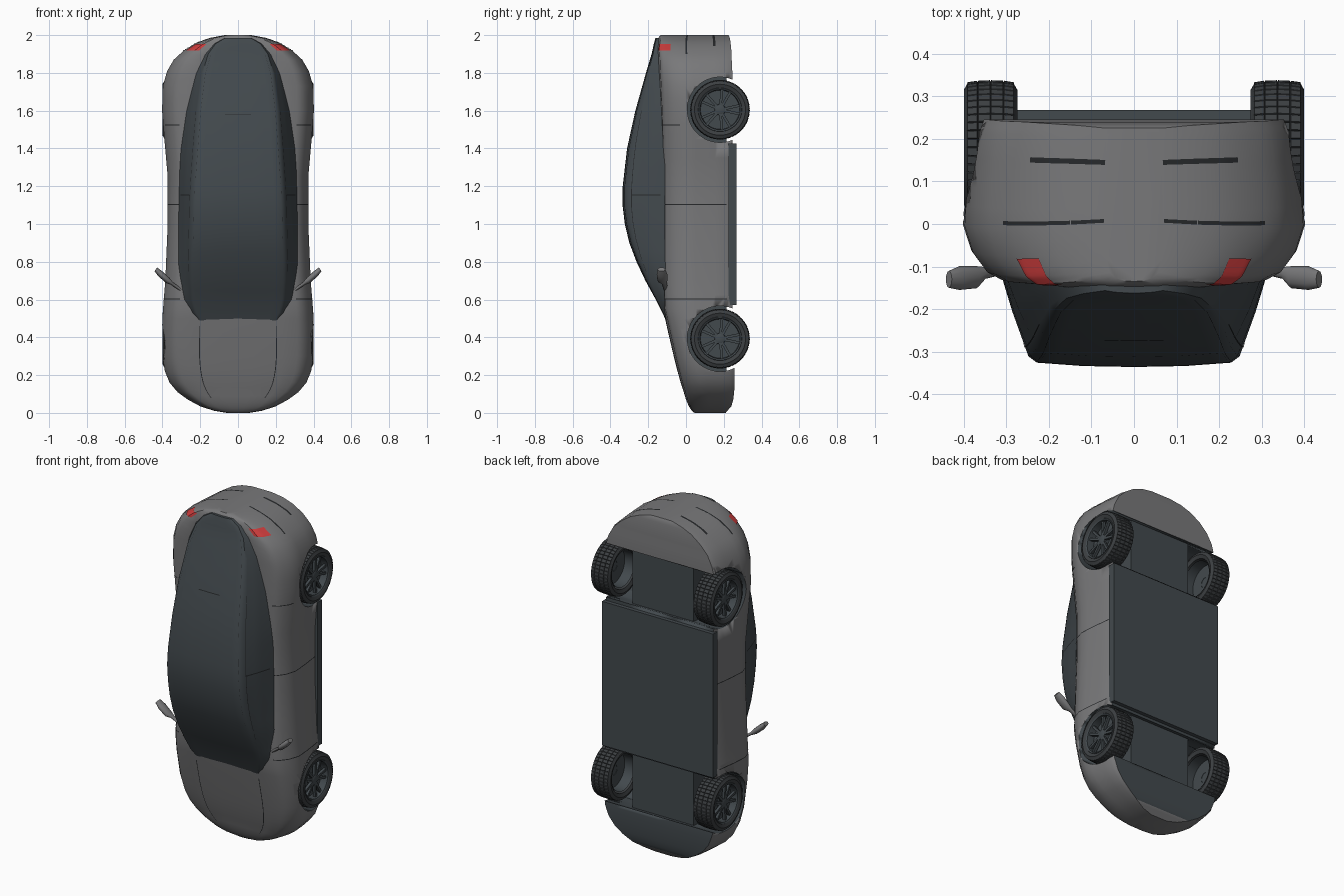
import bpy, bmesh, math
from mathutils import Matrix, Vector

if "Cube" in bpy.data.objects:
    bpy.data.objects.remove(bpy.data.objects["Cube"], do_unlink=True)


def material(name, r, g, b):
    m = bpy.data.materials.new(name)
    m.use_nodes = True
    m.diffuse_color = (r, g, b, 1)
    m.node_tree.nodes["Principled BSDF"].inputs["Base Color"].default_value = (r, g, b, 1)
    return m


PAINT = material("grey paint", .19, .19, .195)
DARK = material("dark glass and trim", .055, .067, .075)
RUBBER = material("tyre rubber", .045, .05, .054)
SEAM = material("seam black", .02, .022, .024)
RED = material("tail light red", .6, .045, .045)


def finish(name, bm, mats, angle=35):
    bmesh.ops.recalc_face_normals(bm, faces=bm.faces)
    me = bpy.data.meshes.new(name)
    bm.to_mesh(me)
    bm.free()
    for m in mats:
        me.materials.append(m)
    ob = bpy.data.objects.new(name, me)
    bpy.context.collection.objects.link(ob)
    bpy.ops.object.select_all(action='DESELECT')
    ob.select_set(True)
    bpy.context.view_layer.objects.active = ob
    bpy.ops.object.shade_smooth_by_angle(angle=math.radians(angle))
    return ob


def skin(bm, rows, closed=False, caps=False):
    """Join rows of points into a surface."""
    vs = [[bm.verts.new(p) for p in row] for row in rows]
    n = len(rows[0])
    for a, b in zip(vs, vs[1:]):
        for i in range(n if closed else n - 1):
            j = (i + 1) % n
            bm.faces.new((a[i], a[j], b[j], b[i]))
    if caps:
        bm.faces.new(vs[0])
        bm.faces.new(vs[-1])


def box(bm, lo, hi, turn=None):
    lo, hi = Vector(lo), Vector(hi)
    mat = Matrix.Translation((lo + hi) / 2) @ Matrix.Diagonal((*(hi - lo), 1))
    return bmesh.ops.create_cube(bm, size=1, matrix=(turn or Matrix()) @ mat)


def lerp(table, k):
    for (a, *p), (b, *q) in zip(table, table[1:]):
        if k <= b:
            f = max(0, (k - a) / (b - a))
            return [u + (v - u) * f for u, v in zip(p, q)]
    return table[-1][1:]


def spread(a, b, n):
    return [a + (b - a) * i / n for i in range(n + 1)]


# Body stations along the length: z, half width, bottom y, top y
BODY = [(0, .06, .21, .045), (.012, .13, .22, .03), (.035, .2, .24, .015), (.07, .265, .25, .0),
        (.11, .32, .255, -.012), (.16, .362, .258, -.028), (.22, .387, .258, -.045), (.3, .4, .25, -.065),
        (.45, .402, .245, -.1), (.55, .397, .245, -.122), (.7, .385, .245, -.13), (1, .372, .245, -.13),
        (1.25, .372, .245, -.13), (1.45, .39, .245, -.135), (1.6, .402, .245, -.14), (1.73, .398, .245, -.145),
        (1.81, .375, .245, -.15), (1.87, .34, .242, -.152), (1.92, .285, .24, -.155),
        (1.96, .22, .236, -.152), (1.985, .15, .232, -.147), (2, .07, .225, -.135)]
# Half section from bottom centre to top centre: fraction of width, fraction of height
SECTION = [(0, 0), (.5, 0), (.91, 0), (.945, .08), (.985, .4), (1, .64), (.95, .8),
           (.865, .92), (.78, .965), (.4, .995), (0, 1)]
# Cabin stations: z, base half width, roof half width, base y, roof y
CABIN = [(.48, .21, .19, -.08, -.102), (.53, .26, .22, -.09, -.125), (.6, .295, .235, -.1, -.16),
         (.7, .31, .245, -.1, -.215), (.8, .315, .248, -.11, -.262), (.9, .315, .245, -.11, -.3),
         (1, .315, .242, -.11, -.324), (1.1, .313, .24, -.11, -.336), (1.2, .311, .235, -.11, -.335),
         (1.4, .305, .22, -.11, -.312), (1.6, .28, .205, -.11, -.268), (1.8, .235, .18, -.11, -.212),
         (1.9, .19, .15, -.11, -.182), (1.955, .14, .11, -.11, -.17), (1.985, .08, .06, -.11, -.162)]


def body_at(z, t):
    w, lo, hi = lerp(BODY, z)
    fx, fy = lerp([(i / 10, *p) for i, p in enumerate(SECTION)], abs(t))
    return Vector((math.copysign(w * fx, t), lo + (hi - lo) * fy, z))


def cabin_at(z, t):
    b, r, lo, hi = lerp(CABIN, z)
    d = hi - lo
    prof = [(0, 0, lo), (.2, b, lo), (.4, b + (r - b) * .4, lo + d * .45), (.6, r + .008, lo + d * .89),
            (.7, r - .012, lo + d * .955), (.85, r * .5, lo + d * .99), (1, 0, hi)]
    x, y = lerp(prof, abs(t))
    return Vector((math.copysign(x, t), y, z))


def patch(bm, at, z0, z1, t0, t1, n=10, lift=.006):
    """Thin ribbon lying just outside a surface, on both sides."""
    for side in (1, -1):
        rows = []
        for z in spread(z0, z1, n):
            row = [at(z, side * t) for t in spread(t0, t1, n)]
            rows.append([(p.x * (1 + lift), .06 + (p.y - .06) * (1 + lift), 1 + (p.z - 1) * (1 + lift / 3))
                         for p in row])
        skin(bm, rows)


def stations(table):
    return sorted({round(z, 4) for (a, *_), (b, *_) in zip(table, table[1:]) for z in spread(a, b, 2)})


# Painted body shell
RING = spread(-1, 1, 40)[:-1]
bm = bmesh.new()
skin(bm, [[body_at(z, t) for t in RING] for z in stations(BODY)], True, True)
bm.normal_update()
for f in bm.faces:
    c = f.calc_center_median()
    if c.y > .235 and abs(f.normal.y) > .8 and c.z < 1.5:
        f.material_index = 1
body = finish("body_shell", bm, [PAINT, DARK], 40)

# Wheel arch openings
WHEEL_Z, WHEEL_Y, ARCH = (.393, 1.605), .18, .173
bm = bmesh.new()
for z in WHEEL_Z:
    bmesh.ops.create_cone(bm, cap_ends=True, segments=48, radius1=ARCH, radius2=ARCH, depth=1,
                          matrix=Matrix.Translation((0, WHEEL_Y, z)) @ Matrix.Rotation(math.pi / 2, 4, 'Y'))
cutter = finish("arch_cutter", bm, [DARK])
cutter.hide_render = True
mod = body.modifiers.new("arches", 'BOOLEAN')
mod.operation, mod.object, mod.solver = 'DIFFERENCE', cutter, 'EXACT'
mod.material_mode = 'TRANSFER'
bpy.context.view_layer.objects.active = body
bpy.ops.object.modifier_apply(modifier=mod.name)
bpy.data.objects.remove(cutter, do_unlink=True)

# Dark glasshouse and roof
bm = bmesh.new()
skin(bm, [[cabin_at(z, t) for t in RING] for z in stations(CABIN)], True, True)
finish("glass_roof", bm, [DARK], 40)

# Floor pan and centre tunnel
bm = bmesh.new()
box(bm, (-.365, .225, .57), (.365, .268, 1.425))
finish("floor_pan", bm, [DARK])
bm = bmesh.new()
box(bm, (-.2, -.02, .19), (.2, .215, 1.8))
finish("centre_tunnel", bm, [DARK])

# Panel gaps: doors, hood, bumper, windows
bm = bmesh.new()
for z in (.6, 1.1):
    patch(bm, body_at, z, z + .005, .3, .8, lift=.004)
patch(bm, body_at, 1.52, 1.525, .55, .8, lift=.004)
patch(bm, body_at, .08, .46, .87, .873, lift=.004)
patch(bm, body_at, 1.9, 2, .48, .49, lift=.004)
patch(bm, body_at, 1.94, 2, .34, .35, lift=.004)
patch(bm, cabin_at, .85, 1.9, .68, .684, lift=.004)
patch(bm, cabin_at, .75, 1.6, .55, .557, lift=.004)
patch(bm, cabin_at, 1.15, 1.156, .25, .55, lift=.004)
patch(bm, cabin_at, 1.575, 1.58, .9, 1, lift=.004)
finish("panel_gaps", bm, [SEAM])

# Tail lights
bm = bmesh.new()
patch(bm, body_at, 1.915, 1.95, .61, .82, lift=.008)
finish("tail_lights", bm, [RED])

# Wing mirrors: a stalk and a swept housing on each side
bm = bmesh.new()
for s in (1, -1):
    path = [(.3, -.105, .65, .012), (.35, -.115, .685, .014), (.37, -.125, .7, .026),
            (.41, -.127, .735, .028), (.435, -.13, .76, .02)]
    skin(bm, [[(s * x + s * .35 * r * math.sin(a), y + r * math.cos(a), z - .5 * r * math.sin(a))
               for a in spread(0, math.tau, 12)[:-1]] for x, y, z, r in path], True, True)
finish("wing_mirrors", bm, [PAINT], 50)


def lathe(bm, profile, n):
    skin(bm, [[(x, r * math.cos(a), r * math.sin(a)) for a in spread(0, math.tau, n)[:-1]]
              for x, r in profile], True)


# Tyre with raised tread blocks
bm = bmesh.new()
lathe(bm, [(-.055, .115), (-.063, .135), (-.055, .149), (-.03, .153), (0, .154), (.03, .153),
           (.055, .149), (.063, .135), (.055, .115), (-.055, .115)], 48)
tread = [f for f in bm.faces if f.calc_center_median().yz.length > .147]
bmesh.ops.recalc_face_normals(bm, faces=bm.faces)
bmesh.ops.inset_individual(bm, faces=tread, thickness=.002, depth=.004)
tyre = finish("tyre", bm, [RUBBER])

# Rim with ten spokes and a hub
bm = bmesh.new()
lathe(bm, [(-.05, .118), (.052, .118), (.058, .114), (.054, .106), (.02, .103), (-.05, .106)], 48)
lathe(bm, [(.012, .105), (.012, .001)], 48)
lathe(bm, [(.01, .03), (.042, .028), (.046, .02), (.046, .001)], 24)
for k in range(10):
    lean = .1 if k % 2 else -.1
    turn = Matrix.Rotation(k * math.tau / 10 + lean, 4, 'X')
    box(bm, (.028, -.007, .018), (.044, .007, .109), turn)
rim = finish("rim", bm, [DARK])

# Place the four wheels
for end, z in zip(("front", "rear"), WHEEL_Z):
    for side, s in (("left", 1), ("right", -1)):
        for src in (tyre, rim):
            ob = bpy.data.objects.new(f"{end}_{side}_{src.name}", src.data)
            ob.location = (s * .337, WHEEL_Y, z)
            ob.rotation_euler.z = 0 if s > 0 else math.pi
            bpy.context.collection.objects.link(ob)
for src in (tyre, rim):
    bpy.data.objects.remove(src, do_unlink=True)
